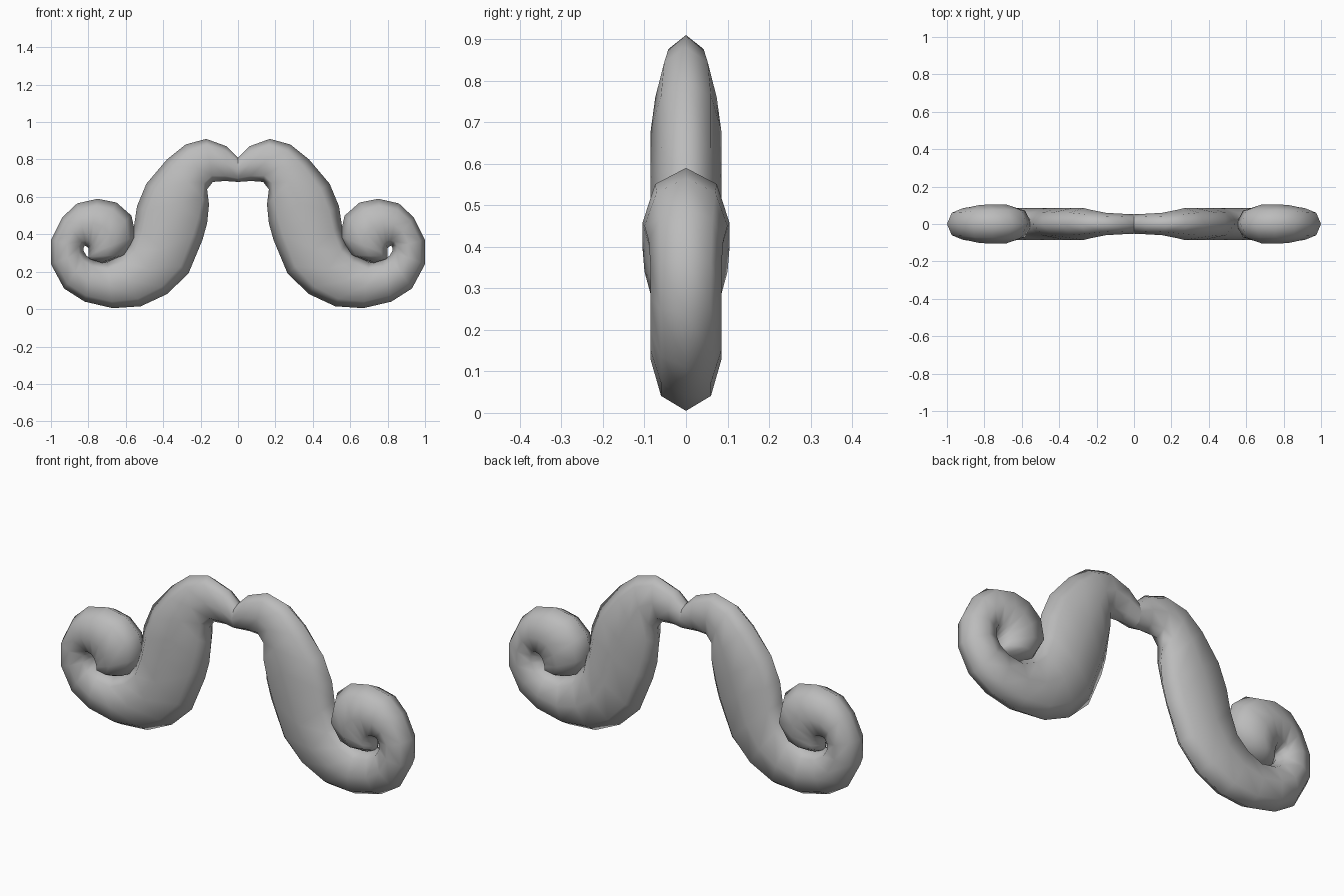
import bpy, bmesh, math

cube = bpy.data.objects.get("Cube")
if cube:
    bpy.data.objects.remove(cube, do_unlink=True)

grey = bpy.data.materials.new("plain_grey")
grey.use_nodes = True
COLOR = (0.5, 0.5, 0.5, 1)
grey.diffuse_color = COLOR
grey.node_tree.nodes["Principled BSDF"].inputs["Base Color"].default_value = COLOR

# Sweep sections: upper/inner edge (x, z), lower/outer edge (x, z), half depth
SECTIONS = [
    (0, .81, 0, .68, .052),
    (.06, .87, .07, .685, .055),
    (.17, .91, .135, .68, .06),
    (.28, .88, .165, .64, .074),
    (.38, .80, .155, .56, .085),
    (.49, .67, .165, .46, .085),
    (.54, .55, .19, .37, .085),
    (.555, .45, .265, .19, .085),
    (.58, .35, .38, .08, .085),
    (.63, .29, .52, .015, .085),
    (.70, .25, .67, .005, .085),
    (.77, .26, .82, .04, .085),
    (.81, .285, .93, .11, .085),
    (.825, .31, 1, .24, .085),
    (.825, .33, 1, .37, .085),
    (.82, .34, .94, .49, .09),
    (.81, .335, .86, .565, .10),
    (.80, .325, .75, .59, .105),
    (.80, .315, .65, .57, .105),
    (.80, .30, .57, .50, .105),
    (.80, .29, .545, .39, .10),
    (.80, .28, .60, .29, .085),
    (.80, .27, .72, .245, .03),
]
SIDES = 8


def build_curl(name, side):
    """Tapered tube that rises, sweeps down and rolls into a closed curl."""
    bm = bmesh.new()
    rings = []
    for ax, az, bx, bz, depth in SECTIONS:
        ring = []
        for i in range(SIDES):
            t = math.tau * i / SIDES
            k = (1 + math.cos(t)) / 2
            x, z = bx + (ax - bx) * k, bz + (az - bz) * k
            ring.append(bm.verts.new((side * x, depth * math.sin(t), z)))
        rings.append(ring)
    for r, s in zip(rings, rings[1:]):
        for i in range(SIDES):
            j = (i + 1) % SIDES
            bm.faces.new((r[i], r[j], s[j], s[i]))
    bm.faces.new(rings[-1])
    bmesh.ops.recalc_face_normals(bm, faces=bm.faces)
    # The open tube end makes the winding ambiguous: test the signed volume
    if bm.calc_volume(signed=True) < 0:
        bmesh.ops.reverse_faces(bm, faces=bm.faces)
    mesh = bpy.data.meshes.new(name)
    bm.to_mesh(mesh)
    bm.free()
    mesh.materials.append(grey)
    for p in mesh.polygons:
        p.use_smooth = True
    obj = bpy.data.objects.new(name, mesh)
    bpy.context.collection.objects.link(obj)


for name, side in (("left_moustache_curl", 1), ("right_moustache_curl", -1)):
    build_curl(name, side)
